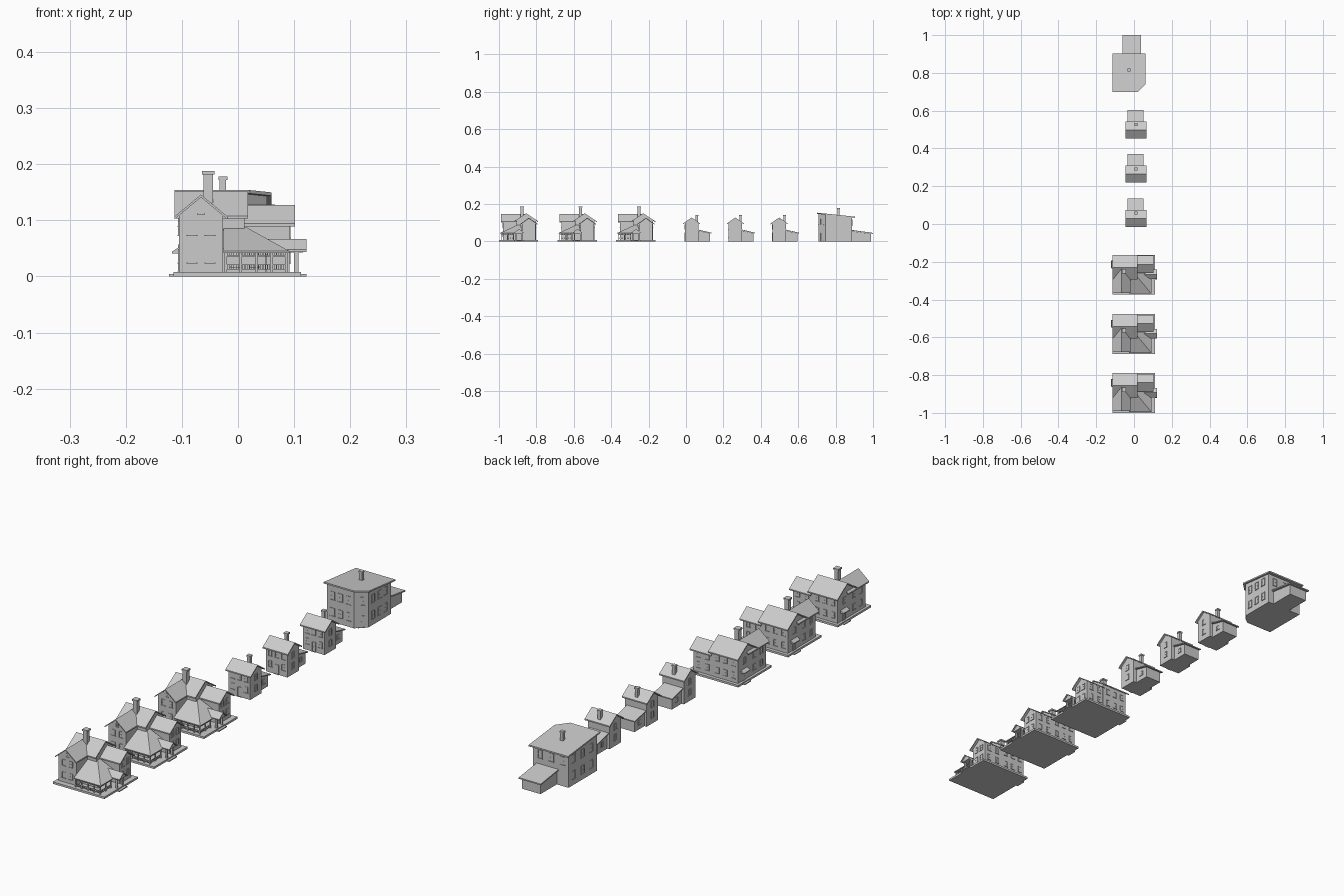
import bpy, bmesh
from mathutils import Vector

cube = bpy.data.objects.get("Cube")
if cube:
    bpy.data.objects.remove(cube)

grey = bpy.data.materials.new("light grey")
grey.use_nodes = True
GREY = (0.6, 0.6, 0.6, 1)
grey.diffuse_color = GREY
grey.node_tree.nodes["Principled BSDF"].inputs["Base Color"].default_value = GREY

shift = 0.0  # y offset of the building being made


def finish(name, bm):
    bmesh.ops.recalc_face_normals(bm, faces=bm.faces)
    mesh = bpy.data.meshes.new(name)
    bm.to_mesh(mesh)
    bm.free()
    mesh.materials.append(grey)
    ob = bpy.data.objects.new(name, mesh)
    ob.location.y = shift
    bpy.context.collection.objects.link(ob)
    return ob


def add_box(bm, x0, x1, y0, y1, z0, z1):
    vs = bmesh.ops.create_cube(bm, size=1)["verts"]
    for v in vs:
        v.co = Vector((x1 if v.co.x > 0 else x0, y1 if v.co.y > 0 else y0,
                       z1 if v.co.z > 0 else z0))


def boxes(name, *items):
    bm = bmesh.new()
    for item in items:
        add_box(bm, *item)
    return finish(name, bm)


def prism(name, axis, lo, hi, profile):
    """Extrude a (side, z) profile along the x or y axis."""
    bm = bmesh.new()
    place = (lambda s, z: (lo, s, z)) if axis == "x" else (lambda s, z: (s, lo, z))
    face = bm.faces.new([bm.verts.new(place(s, z)) for s, z in profile])
    new = bmesh.ops.extrude_face_region(bm, geom=[face])["geom"]
    step = Vector((hi - lo, 0, 0)) if axis == "x" else Vector((0, hi - lo, 0))
    bmesh.ops.translate(bm, vec=step, verts=[g for g in new if isinstance(g, bmesh.types.BMVert)])
    return finish(name, bm)


def hull(name, points):
    bm = bmesh.new()
    for p in points:
        bm.verts.new(p)
    bmesh.ops.convex_hull(bm, input=bm.verts[:])
    bmesh.ops.dissolve_limit(bm, angle_limit=0.01, verts=bm.verts[:], edges=bm.edges[:])
    return finish(name, bm)


def gable_roof(name, axis, lo, hi, mid, half, eave, ridge, t=0.005):
    prism(name, axis, lo, hi, [(mid - half, eave), (mid, ridge), (mid + half, eave),
                               (mid + half, eave - t), (mid, ridge - t), (mid - half, eave - t)])


def gable_walls(name, axis, lo, hi, mid, half, base, eave, ridge):
    prism(name, axis, lo, hi, [(mid - half, base), (mid - half, eave), (mid, ridge),
                               (mid + half, eave), (mid + half, base)])


def window(name, axis, wall, out, mid, z, w=0.012, h=0.022):
    """Thin framed opening on a wall whose normal is out (+1 or -1) along axis."""
    d, f = 0.0018, 0.0018
    a, b, lo, hi = mid - w / 2, mid + w / 2, z - h / 2, z + h / 2
    bars = [(a, b, lo, hi, 0.0004), (a - f, a, lo, hi, d), (b, b + f, lo, hi, d),
            (a - f, b + f, hi, hi + f, d), (a - 2 * f, b + 2 * f, lo - f, lo, d * 1.5),
            (a, b, z - f / 4, z + f / 4, d / 2)]
    items = []
    for s0, s1, z0, z1, depth in bars:
        n0, n1 = sorted((wall - out * 0.001, wall + out * depth))
        items.append((n0, n1, s0, s1, z0, z1) if axis == "x" else (s0, s1, n0, n1, z0, z1))
    boxes(name, *items)


def windows(name, axis, wall, out, mids, heights, **size):
    for m in mids:
        for z in heights:
            window(name, axis, wall, out, m, z, **size)


def chimney(x, y, base, top, r):
    cap = r * 1.35
    boxes("chimney", (x - r, x + r, y - r, y + r, base, top - 0.005),
          (x - cap, x + cap, y - cap, y + cap, top - 0.006, top))


def villa():
    # Base and steps
    boxes("foundation", (-0.115, 0.112, -1.0, -0.79, 0, 0.008))
    boxes("steps", (0.11, 0.122, -0.92, -0.87, 0, 0.004), (-0.123, -0.11, -0.86, -0.82, 0, 0.004))
    # Walls
    gable_walls("main_walls", "x", -0.105, 0.012, -0.855, 0.052, 0.008, 0.112, 0.146)
    gable_walls("left_wing_walls", "y", -0.978, -0.856, -0.066, 0.039, 0.008, 0.109, 0.142)
    gable_walls("right_wing_walls", "x", 0.0, 0.092, -0.84, 0.036, 0.008, 0.097, 0.123)
    boxes("parlour_walls", (-0.03, 0.05, -0.95, -0.86, 0.008, 0.05))
    # Roofs
    gable_roof("main_roof", "x", -0.113, 0.018, -0.855, 0.065, 0.108, 0.151)
    gable_roof("left_wing_roof", "y", -0.99, -0.858, -0.066, 0.047, 0.107, 0.146)
    gable_roof("right_wing_roof", "x", 0.008, 0.102, -0.84, 0.046, 0.094, 0.127)
    chimney(-0.053, -0.877, 0.12, 0.188, 0.0085)
    # Wrap-around porch
    edge = [(-0.026, -0.995), (0.092, -0.995), (0.092, -0.875), (-0.026, -0.875)]
    hull("porch_roof", [(x, y, z) for x, y in edge for z in (0.042, 0.045)]
         + [(0.0, -0.885, 0.096), (-0.026, -0.885, 0.096)])
    for x, y in [(-0.022, -0.988), (0.005, -0.988), (0.033, -0.988), (0.06, -0.988),
                 (0.086, -0.988), (0.086, -0.955), (0.086, -0.922)]:
        boxes("porch_post", (x - 0.002, x + 0.002, y - 0.002, y + 0.002, 0.008, 0.043))
    rails = []
    for z0, z1 in ((0.012, 0.0135), (0.020, 0.0215), (0.036, 0.0375)):
        rails += [(-0.022, 0.086, -0.989, -0.987, z0, z1), (0.085, 0.087, -0.988, -0.922, z0, z1)]
    for i in range(27):
        x = -0.02 + i * 0.004
        rails += [(x, x + 0.0012, -0.9885, -0.9875, z, z + 0.008) for z in (0.0125, 0.0365)]
    for i in range(16):
        y = -0.985 + i * 0.004
        rails += [(0.0855, 0.0865, y, y + 0.0012, z, z + 0.008) for z in (0.0125, 0.0365)]
    boxes("porch_railing", *rails)
    # Side entrance
    gable_walls("entrance_gable", "x", 0.07, 0.116, -0.893, 0.02, 0.043, 0.048, 0.063)
    gable_roof("entrance_roof", "x", 0.05, 0.122, -0.893, 0.025, 0.048, 0.067, 0.004)
    for y in (-0.91, -0.876):
        boxes("entrance_column", (0.1, 0.108, y - 0.003, y + 0.003, 0.008, 0.045))
    # Side door canopy
    prism("side_canopy", "y", -0.862, -0.822,
          [(-0.103, 0.054), (-0.118, 0.044), (-0.118, 0.041), (-0.103, 0.041)])
    window("side_door", "x", -0.105, -1, -0.842, 0.023, w=0.014, h=0.028)
    # Windows
    low, high = 0.036, 0.085
    windows("front_window", "y", -0.978, -1, (-0.082, -0.05), (low, high))
    window("attic_window", "y", -0.978, -1, -0.066, 0.118, w=0.007, h=0.012)
    windows("left_window", "x", -0.105, -1, (-0.95, -0.905), (low, high))
    window("left_upper_window", "x", -0.105, -1, -0.845, high)
    windows("rear_window", "y", -0.803, 1, (-0.085, -0.05, -0.015), (low, high))
    windows("rear_right_window", "y", -0.804, 1, (0.03, 0.07), (low, 0.078))
    windows("right_window", "x", 0.092, 1, (-0.855, -0.825), (low, 0.08))
    windows("parlour_window", "y", -0.95, -1, (-0.005, 0.03), (0.028,), h=0.02)
    window("parlour_door", "x", 0.05, 1, -0.91, 0.023, w=0.014, h=0.028)


def cottage():
    gable_walls("cottage_walls", "x", -0.037, 0.058, 0.03, 0.036, 0, 0.098, 0.123)
    gable_roof("cottage_roof", "x", -0.045, 0.066, 0.03, 0.045, 0.097, 0.128)
    prism("rear_annex_walls", "x", -0.027, 0.043, [(0.06, 0), (0.06, 0.06), (0.128, 0.044), (0.128, 0)])
    prism("rear_annex_roof", "x", -0.034, 0.05,
          [(0.064, 0.064), (0.136, 0.047), (0.136, 0.043), (0.064, 0.06)])
    chimney(0.01, 0.058, 0.09, 0.142, 0.006)
    windows("cottage_front_window", "y", -0.006, -1, (-0.018, 0.04), (0.035, 0.078))
    window("cottage_upper_window", "y", -0.006, -1, 0.011, 0.078)
    window("cottage_door", "y", -0.006, -1, 0.011, 0.02, w=0.014, h=0.036)
    windows("cottage_right_window", "x", 0.058, 1, (0.03,), (0.035, 0.078))
    windows("cottage_left_window", "x", -0.037, -1, (0.03,), (0.035, 0.078))
    for x, out in ((-0.027, -1), (0.043, 1)):
        window("annex_window", "x", x, out, 0.098, 0.028, h=0.016)


def corner_store():
    def outline(x0, x1, y0, y1, cut):
        return [(x0, y0), (x1 - cut, y0), (x1, y0 + cut), (x1, y1), (x0, y1)]

    def roof_z(y):
        return 0.154 - 0.105 * (y - 0.7)
    walls = outline(-0.105, 0.052, 0.709, 0.888, 0.038)
    roof = outline(-0.113, 0.06, 0.7, 0.903, 0.04)
    hull("store_walls", [(x, y, z) for x, y in walls for z in (0, roof_z(y) - 0.004)])
    hull("store_roof", [(x, y, roof_z(y) - t) for x, y in roof for t in (0, 0.006)])
    chimney(-0.027, 0.815, 0.13, 0.178, 0.006)
    # Rear annex
    prism("store_annex_walls", "x", -0.053, 0.028,
          [(0.88, 0), (0.88, 0.056), (0.99, 0.042), (0.99, 0)])
    prism("store_annex_roof", "x", -0.061, 0.036,
          [(0.884, 0.062), (1.0, 0.046), (1.0, 0.041), (0.884, 0.057)])
    # Windows
    size = dict(w=0.016, h=0.03)
    windows("store_front_window", "y", 0.709, -1, (-0.08, -0.045, -0.01), (0.04, 0.105), **size)
    windows("store_right_window", "x", 0.052, 1, (0.775, 0.815, 0.855), (0.04, 0.105), **size)
    windows("store_left_window", "x", -0.105, -1, (0.745, 0.8, 0.855), (0.04, 0.105), **size)
    windows("store_rear_window", "y", 0.888, 1, (-0.08, -0.03, 0.02), (0.1,), **size)
    # Angled corner door and window
    for z, h in ((0.024, 0.044), (0.105, 0.03)):
        window("corner_opening", "y", 0, -1, 0, z, w=0.018, h=h)
        ob = bpy.context.collection.objects[-1]
        ob.location = (0.033, 0.728, 0)
        ob.rotation_euler.z = 0.7854


for i in range(3):
    shift = i * 0.313
    villa()
for i in range(3):
    shift = i * 0.234
    cottage()
shift = 0.0
corner_store()
